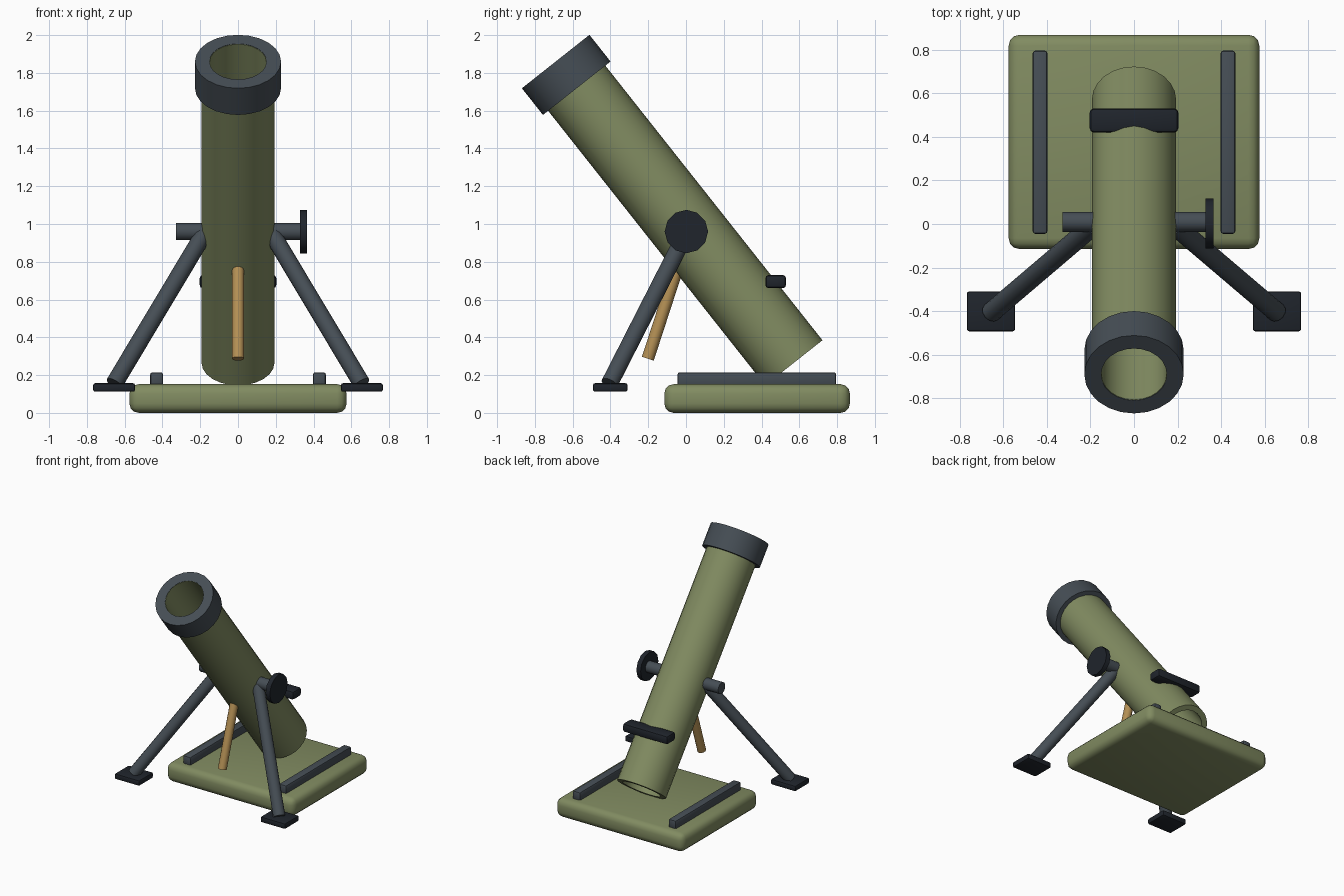
import bpy, bmesh, math
from mathutils import Vector, Matrix

if "Cube" in bpy.data.objects:
    bpy.data.objects.remove(bpy.data.objects["Cube"])


def material(name, rgb):
    m = bpy.data.materials.new(name)
    m.diffuse_color = (*rgb, 1)
    m.use_nodes = True
    m.node_tree.nodes["Principled BSDF"].inputs["Base Color"].default_value = m.diffuse_color
    return m


OLIVE = material("olive_paint", (0.22, 0.26, 0.12))
STEEL = material("dark_steel", (0.06, 0.075, 0.09))
BLACK = material("black_metal", (0.014, 0.018, 0.025))
WOOD = material("wood", (0.46, 0.28, 0.09))


def finish(bm, name, mat):
    bmesh.ops.recalc_face_normals(bm, faces=bm.faces)
    me = bpy.data.meshes.new(name)
    bm.to_mesh(me)
    bm.free()
    ob = bpy.data.objects.new(name, me)
    bpy.context.collection.objects.link(ob)
    me.materials.append(mat)
    bpy.ops.object.select_all(action='DESELECT')
    ob.select_set(True)
    bpy.context.view_layer.objects.active = ob
    bpy.ops.object.shade_smooth_by_angle(angle=math.radians(35))
    return ob


def box(name, lo, hi, mat, bevel, segments=2):
    lo, hi = Vector(lo), Vector(hi)
    bm = bmesh.new()
    bmesh.ops.create_cube(bm, size=1, matrix=Matrix.Translation((lo + hi) / 2)
                          @ Matrix.Diagonal((*(hi - lo), 1)))
    bmesh.ops.bevel(bm, geom=bm.edges[:], offset=bevel, segments=segments,
                    profile=0.5, affect='EDGES')
    return finish(bm, name, mat)


def along(a, b):
    a, b = Vector(a), Vector(b)
    rot = (b - a).to_track_quat('Z', 'Y').to_matrix().to_4x4()
    return Matrix.Translation((a + b) / 2) @ rot, (b - a).length


def rod(name, a, b, r, mat, sides=12):
    m, length = along(a, b)
    bm = bmesh.new()
    bmesh.ops.create_cone(bm, cap_ends=True, segments=sides, radius1=r,
                          radius2=r, depth=length, matrix=m)
    return finish(bm, name, mat)


def pipe(name, a, b, r_out, r_in, mat, sides=24):
    m, length = along(a, b)
    bm = bmesh.new()
    h = length / 2
    loops = []
    for r, z in ((r_out, -h), (r_out, h), (r_in, h), (r_in, -h)):
        loops.append([bm.verts.new(m @ Vector((r * math.cos(t), r * math.sin(t), z)))
                      for t in (2 * math.pi * i / sides for i in range(sides))])
    for k in range(4):
        p, q = loops[k], loops[(k + 1) % 4]
        for i in range(sides):
            j = (i + 1) % sides
            bm.faces.new((p[i], p[j], q[j], q[i]))
    return finish(bm, name, mat)


# Barrel and muzzle collar share one tilted axis
breech = Vector((0, 0.571, 0.265))
muzzle = Vector((0, -0.69, 1.86))
axis = (muzzle - breech).normalized()
pipe("barrel", breech, muzzle - axis * 0.002, 0.193, 0.15, OLIVE)
pipe("muzzle_collar", muzzle - axis * 0.18, muzzle, 0.228, 0.152, STEEL)

# Base plate
box("base_plate", (-0.575, -0.115, 0), (0.575, 0.868, 0.152), OLIVE, 0.05, 3)

# Trunnion with elevation wheel
rod("trunnion", (-0.328, 0.01, 0.96), (0.335, 0.01, 0.96), 0.046, STEEL, 16)
rod("elevation_wheel", (0.327, 0.002, 0.96), (0.365, 0.002, 0.96), 0.115, BLACK, 12)

# Mirrored rails, bipod legs and feet
for side, s in (("left", -1), ("right", 1)):
    xs = sorted((s * 0.397, s * 0.465))
    box("base_rail_" + side, (xs[0], -0.045, 0.14), (xs[1], 0.795, 0.215), STEEL, 0.012)
    rod("bipod_leg_" + side, (s * 0.185, -0.005, 0.94), (s * 0.655, -0.405, 0.155),
        0.046, STEEL)
    xs = sorted((s * 0.545, s * 0.767))
    box("bipod_foot_" + side, (xs[0], -0.492, 0.112), (xs[1], -0.31, 0.157), BLACK, 0.01)

# Cross clamp on the barrel's upper side and wooden handle underneath
box("barrel_clamp", (-0.203, 0.42, 0.66), (0.203, 0.53, 0.73), BLACK, 0.018)
rod("wooden_handle", (0, -0.202, 0.287), (0, -0.035, 0.80), 0.033, WOOD)
